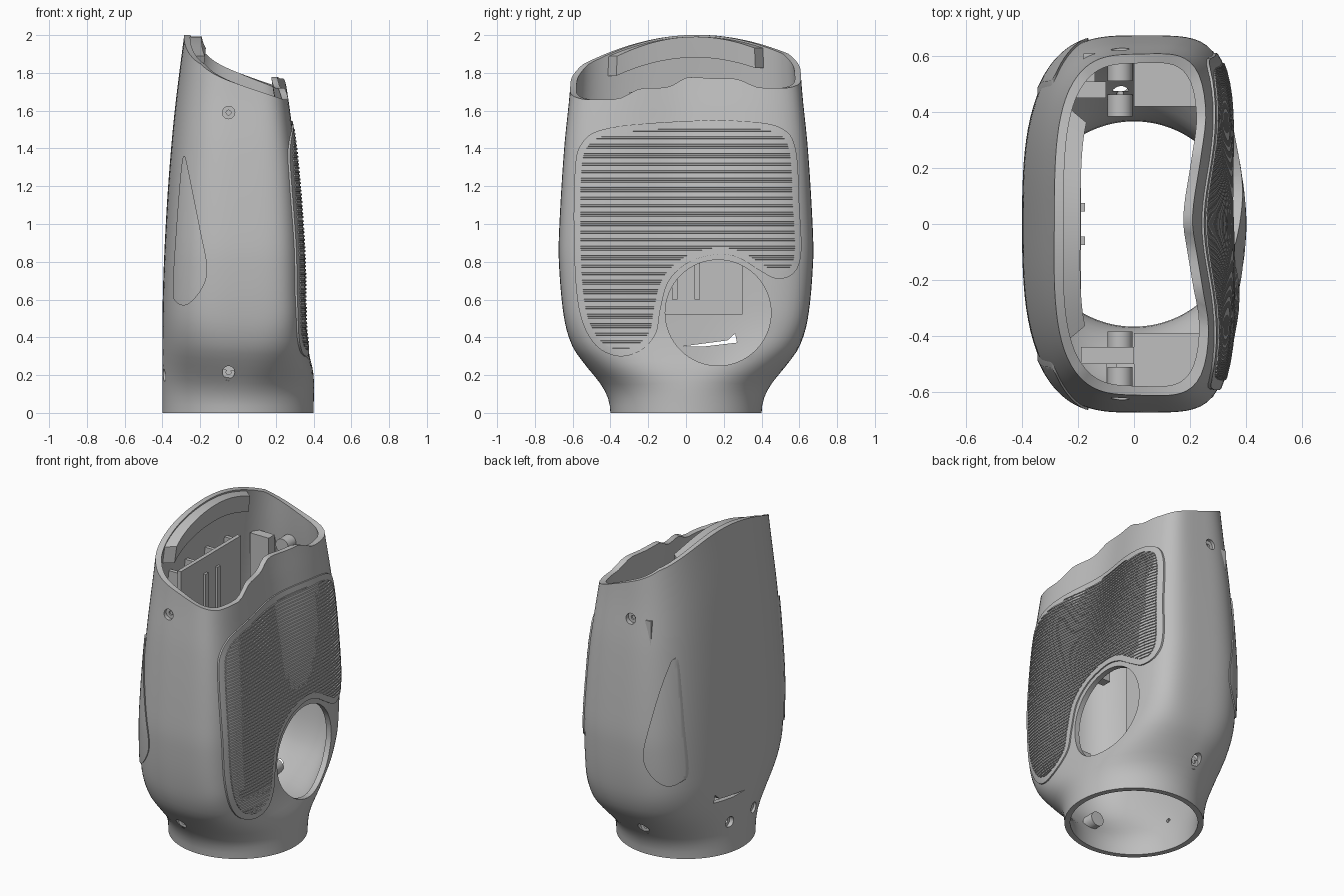
import bpy, bmesh, math
from mathutils import Matrix, Vector

cube = bpy.data.objects.get("Cube")
if cube:
    bpy.data.objects.remove(cube)

grey = bpy.data.materials.new("light grey plastic")
grey.use_nodes = True
grey.diffuse_color = (0.52, 0.52, 0.52, 1)
grey.node_tree.nodes["Principled BSDF"].inputs["Base Color"].default_value = (0.52, 0.52, 0.52, 1)

# Body size by height: right half-width, left half-width, half-depth
RIGHT = [(0, .4), (.2, .4), (.32, .375), (.45, .355), (.9, .345), (1.3, .32), (1.6, .285), (1.77, .26), (2, .23)]
LEFT = [(0, .4), (.5, .4), (.8, .392), (1.2, .37), (1.6, .335), (2, .285)]
DEPTH = [(0, .4), (.07, .41), (.15, .45), (.25, .53), (.35, .6), (.5, .645), (.8, .673), (1, .67),
         (1.4, .645), (1.7, .615), (2, .595)]


def smooth(t):
    t = min(1, max(0, t))
    return t * t * (3 - 2 * t)


def sample(table, z):
    """Smooth cubic interpolation through a table."""
    z = min(max(z, table[0][0]), table[-1][0])
    i = next(k for k in range(len(table) - 1) if z <= table[k + 1][0])

    def slope(k):
        a, b = table[max(k - 1, 0)], table[min(k + 1, len(table) - 1)]
        return (b[1] - a[1]) / (b[0] - a[0])
    (z0, v0), (z1, v1) = table[i], table[i + 1]
    h = z1 - z0
    t = (z - z0) / h
    return (v0 + (v1 - v0) * t * t * (3 - 2 * t)
            + h * t * (1 - t) * ((1 - t) * slope(i) - t * slope(i + 1)))


def skin(angle, z, off=0.0):
    """Point on the body surface, pushed outwards by off."""
    c, s = math.cos(angle), math.sin(angle)
    square = smooth((z - .1) / .45)
    p = 2 + square * (3 if c > 0 else 1)
    r = (abs(c) ** p + abs(s) ** p) ** (-1 / p)
    x = c * r * (sample(RIGHT if c > 0 else LEFT, z) + off)
    y = s * r * (sample(DEPTH, z) + off)
    if c > 0:
        x -= .05 * smooth((z - .7) / .9) * math.exp(-(y / .25) ** 2) * smooth(c * 3)
    return Vector((x, y, z))


def rim(angle):
    """Height of the sloped, wavy top edge."""
    x, y, _ = skin(angle, 1.8)
    high = 2 - .42 * y * y + .05 * y
    low = 1.66 + .06 * smooth((y + .37) / .15) + .05 * smooth((y + .1) / .12) - .05 * smooth((y - .25) / .15)
    t = min(1, max(0, (x + .2) / .42))
    return high + (low - high) * t


def finish(bm, name):
    bmesh.ops.recalc_face_normals(bm, faces=bm.faces)
    me = bpy.data.meshes.new(name)
    bm.to_mesh(me)
    bm.free()
    me.materials.append(grey)
    ob = bpy.data.objects.new(name, me)
    bpy.context.collection.objects.link(ob)
    return ob


def activate(ob):
    bpy.ops.object.select_all(action='DESELECT')
    ob.select_set(True)
    bpy.context.view_layer.objects.active = ob


def carve(ob, cutter, operation):
    cutter.hide_render = True
    mod = ob.modifiers.new("cut", 'BOOLEAN')
    mod.operation, mod.object, mod.solver = operation, cutter, 'EXACT'
    activate(ob)
    bpy.ops.object.modifier_apply(modifier=mod.name)
    bpy.data.objects.remove(cutter)


def grid(bm, rows, wrap_rows, wrap_cols):
    vs = [[bm.verts.new(p) for p in row] for row in rows]
    n, m = len(vs), len(vs[0])
    for i in range(n if wrap_rows else n - 1):
        for j in range(m if wrap_cols else m - 1):
            a, b, k = vs[i], vs[(i + 1) % n], (j + 1) % m
            bm.faces.new((a[j], a[k], b[k], b[j]))
    return vs


def patch(name, start, end, steps, levels, inner, follow=False):
    """Slab hugging the body; levels are (height, outer offset)."""
    bm = bmesh.new()
    angles = [math.radians(start + (end - start) * i / steps) for i in range(steps + 1)]

    def row(z, off):
        return [skin(a, z * rim(a) if follow else z, off) for a in angles]
    rows = [row(z, o) for z, o in levels] + [row(z, inner) for z, o in reversed(levels)]
    vs = grid(bm, rows, True, False)
    n = len(levels)
    for j in (0, -1):
        for i in range(n - 1):
            bm.faces.new((vs[i][j], vs[i + 1][j], vs[-2 - i][j], vs[-1 - i][j]))
    return finish(bm, name)


def prism(outline, place, near, far):
    bm = bmesh.new()
    ends = [[bm.verts.new(place(u, v, d)) for u, v in outline] for d in (near, far)]
    for e in ends:
        bm.faces.new(e)
    for i in range(len(outline)):
        bm.faces.new((ends[0][i - 1], ends[0][i], ends[1][i], ends[1][i - 1]))
    return finish(bm, "cutter")


def rounded(points, sub=6):
    """Closed smooth curve through points."""
    out, n = [], len(points)
    for i in range(n):
        a, b, c, d = (Vector(points[(i + k) % n]) for k in (-1, 0, 1, 2))
        for k in range(sub):
            t = k / sub
            out.append(b + (c - a) * t / 2 + (a * 2 - b * 5 + c * 4 - d) * t * t / 2
                       + (b * 3 - a - c * 3 + d) * t ** 3 / 2)
    return out


def inset(loop, dist):
    """Move a clockwise loop inwards."""
    n = len(loop)
    out = []
    for i in range(n):
        t = (loop[(i + 1) % n] - loop[i - 1]).normalized()
        out.append(loop[i] + Vector((t.y, -t.x)) * dist)
    return out


def cylinders(name, items, sides=24):
    """Rods given as (start, end, radius)."""
    bm = bmesh.new()
    for a, b, r in items:
        a, b = Vector(a), Vector(b)
        turn = (b - a).to_track_quat('Z', 'Y').to_matrix().to_4x4()
        bmesh.ops.create_cone(bm, cap_ends=True, segments=sides, radius1=r, radius2=r,
                              depth=(b - a).length, matrix=Matrix.Translation((a + b) / 2) @ turn)
    return finish(bm, name)


def box(name, x, y, z):
    bm = bmesh.new()
    bmesh.ops.create_cube(bm, size=1)
    for v in bm.verts:
        v.co = [lo + (hi - lo) * (c + .5) for c, (lo, hi) in zip(v.co, (x, y, z))]
    return finish(bm, name)


# Hollow body wall, outside up and inside down
COLS, ROWS, WALL = 112, 44, .033
angles = [2 * math.pi * i / COLS for i in range(COLS)]
rims = [rim(a) for a in angles]
heights = [(i / ROWS, 0) for i in range(ROWS + 1)]
heights += [(h, -WALL) for h, _ in reversed(heights)]
bm = bmesh.new()
grid(bm, [[skin(a, h * t, o) for a, t in zip(angles, rims)] for h, o in heights], True, True)
body = finish(bm, "body_shell")

# Screw positions as (seat point, outward direction)
screws = [(Vector((-.05, s * y, z)), Vector((0, s, 0))) for s in (-1, 1) for y, z in ((.602, 1.59), (.475, .215))]
screws += [(Vector((-.368, s * .12, .2)), Vector((-1, 0, 0))) for s in (-1, 1)]

# Round side opening, screw recesses and rear seam gap
carve(body, cylinders("cutter", [((.08, .17, .53), (.6, .17, .53), .28)], 64), 'DIFFERENCE')
carve(body, cylinders("cutter", [(p, p + d * .15, .033) for p, d in screws]), 'DIFFERENCE')
carve(body, cylinders("cutter", [(p - d * .06, p + d * .1, .013) for p, d in screws], 12), 'DIFFERENCE')
gap = [(-.02, .352), (.22, .384), (.26, .42), (.27, .372), (.1, .352)]
carve(body, prism(gap, lambda u, v, d: (d, u, v), -.6, -.25), 'DIFFERENCE')

# Screw bosses inside
cylinders("screw_bosses", [(p - d * .012, p - d * .09, .045) for p, d in screws[:4]])


# Grip pads: raised plate plus fine ridges
def ridges(low, high, base, pitch=.02):
    out = []
    for k in range(int((high - low) / pitch)):
        z = low + k * pitch
        out += [(z, base), (z + .002, base + .007), (z + .011, base + .007), (z + .013, base)]
    return out


def grip(name, outline, place, near, far, start, end, low, high, border):
    steps = [(low + (high - low) * i / 30, .008) for i in range(31)]
    plate = patch(name + "_plate", start, end, 48, steps, -.01)
    carve(plate, prism(outline, place, near, far), 'INTERSECT')
    ribs = patch(name + "_ridges", start, end, 48, ridges(low, high, .006), -.008)
    carve(ribs, prism(inset(outline, border), place, near, far), 'INTERSECT')


side_outline = rounded([
    (-.59, 1.25), (-.55, 1.43), (-.4, 1.51), (0, 1.545), (.3, 1.545), (.5, 1.51), (.58, 1.4), (.6, 1.1),
    (.61, .85), (.57, .74), (.48, .71), (.38, .76), (.28, .82), (.17, .84), (.02, .8), (-.09, .7),
    (-.135, .55), (-.16, .42), (-.24, .33), (-.36, .3), (-.48, .36), (-.56, .52), (-.59, .8)])
grip("side_grip", side_outline, lambda u, v, d: (d, u, v), .03, .6, -82, 82, .25, 1.6, .035)

drop = rounded([(-.345, .66), (-.325, 1), (-.3, 1.3), (-.283, 1.36), (-.262, 1.28), (-.2, .97),
                (-.163, .77), (-.19, .66), (-.265, .575), (-.325, .585)])
for label, s in (("front", -1), ("back", 1)):
    grip(label + "_corner_grip", drop, lambda u, v, d: (u, d * s, v), .2, .9,
         180 - s * 85, 180 - s * 15, .5, 1.42, .014)

# Inner ledge below the high rim
patch("rim_ledge", 140, 220, 24, [(.94, -.02), (.96, -.02), (.995, -.02)], -.095, follow=True)

# Inner mounting panel and its ribs
box("inner_panel", (-.215, -.19), (-.3, .3), (.52, 1.7))
for i, y in enumerate((-.28, -.1, .1, .28)):
    box("panel_rib_%d" % i, (-.31, -.2), (y - .012, y + .012), (.55, 1.68))
for i, y in enumerate((-.06, .06)):
    box("panel_rail_%d" % i, (-.2, -.175), (y - .015, y + .015), (.6, 1.6))

# Mounting blocks and gussets at both ends
box("front_block", (-.19, 0), (-.5, -.44), (1.2, 1.5))
box("front_block_web", (-.1, -.06), (-.61, -.45), (1.2, 1.45))
box("back_block", (-.23, -.1), (.45, .51), (1.3, 1.65))
box("back_block_web", (-.18, -.14), (.48, .61), (1.3, 1.6))
box("back_shelf", (0, .22), (.42, .6), (1.1, 1.13))
box("front_shelf", (0, .25), (-.6, -.39), (.6, .63))

for ob in bpy.context.collection.objects:
    if ob.type == 'MESH' and grey.name in ob.data.materials:
        activate(ob)
        bpy.ops.object.shade_smooth_by_angle(angle=math.radians(32))
